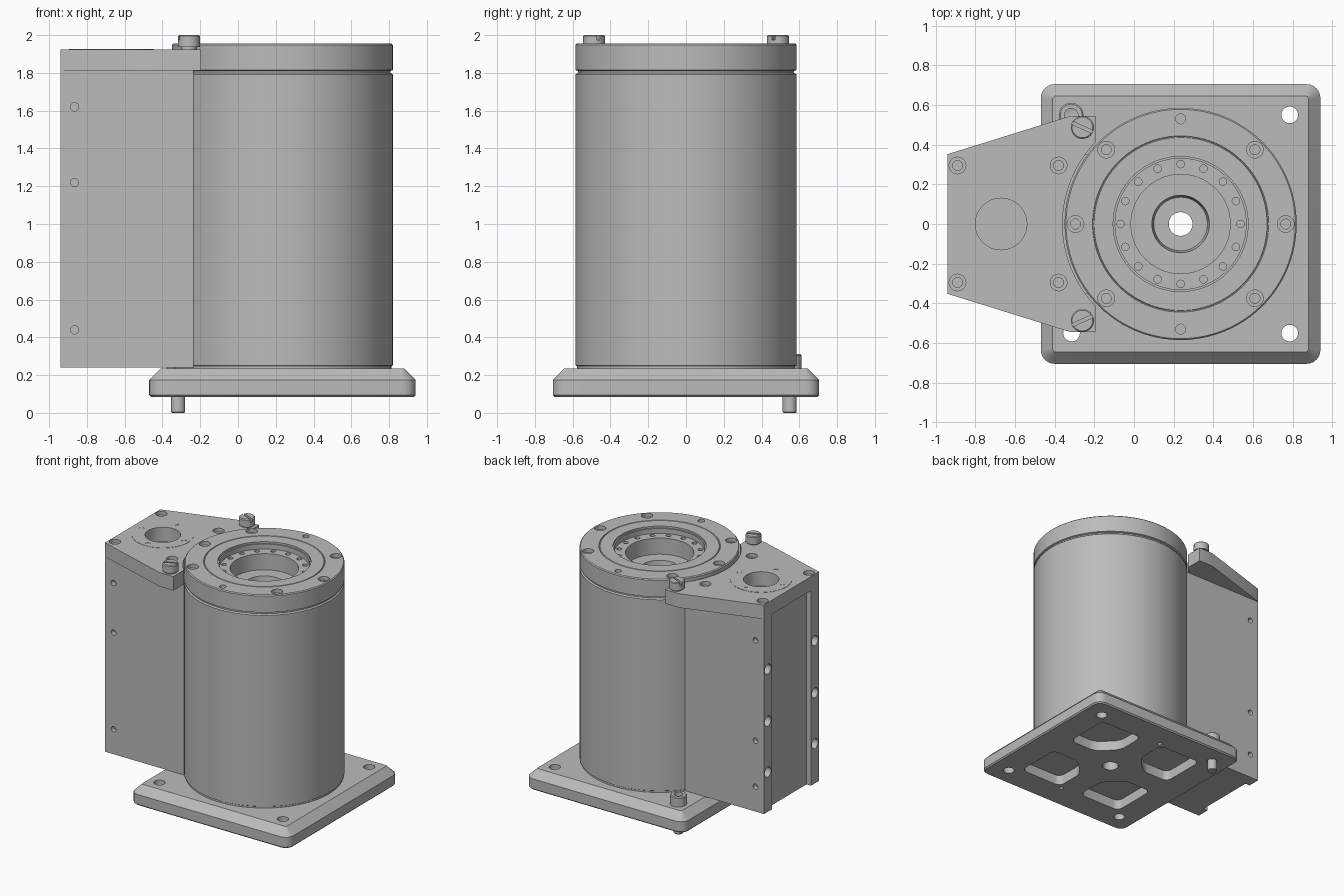
import bpy, bmesh
from math import pi, sin, cos, radians
from mathutils import Matrix

if "Cube" in bpy.data.objects:
    bpy.data.objects.remove(bpy.data.objects["Cube"])

grey = bpy.data.materials.new("machined_grey")
grey.use_nodes = True
tone = (0.5, 0.5, 0.5, 1)
grey.diffuse_color = tone
grey.node_tree.nodes["Principled BSDF"].inputs["Base Color"].default_value = tone

CX = 0.235      # axis of the main cylinder
R = 0.585       # its radius


def at(x, y, z=0, rot=None):
    m = Matrix.Translation((x, y, z))
    return m @ rot if rot else m


def revolve(bm, profile, place, segs=32, closed=False):
    """Lathe an (r, z) profile around z, then place it."""
    old = set(bm.verts)
    vs = [bm.verts.new((r, 0, z)) for r, z in profile]
    edges = [bm.edges.new(p) for p in zip(vs, vs[1:])]
    if closed:
        edges.append(bm.edges.new((vs[-1], vs[0])))
    bmesh.ops.spin(bm, geom=vs + edges, axis=(0, 0, 1), cent=(0, 0, 0),
                   angle=2 * pi, steps=segs)
    new = [v for v in bm.verts if v not in old]
    bmesh.ops.remove_doubles(bm, verts=new, dist=1e-5)
    bmesh.ops.transform(bm, matrix=place, verts=[v for v in bm.verts if v not in old])


def rod(bm, r, z0, z1, place, segs=32):
    revolve(bm, [(0, z0), (r, z0), (r, z1), (0, z1)], place, segs)


def counterbore(bm, x, y, top, wide=0.042, thin=0.025):
    """Stepped bolt hole cutter opening at height top."""
    revolve(bm, [(0, top - 0.09), (thin, top - 0.09), (thin, top - 0.03),
                 (wide, top - 0.03), (wide, top + 0.02), (0, top + 0.02)], at(x, y), 24)


def loft(bm, levels, round_by=0):
    """Skin between outlines given as (z, points), with flat caps."""
    rings = [[bm.verts.new((x, y, z)) for x, y in pts] for z, pts in levels]
    n = len(rings[0])
    bm.faces.new(rings[0])
    bm.faces.new(rings[-1])
    uprights = []
    for a, b in zip(rings, rings[1:]):
        for i in range(n):
            j = (i + 1) % n
            bm.faces.new((a[i], a[j], b[j], b[i]))
        uprights += [bm.edges.get((a[i], b[i])) for i in range(n)]
    if round_by:
        bmesh.ops.bevel(bm, geom=uprights, offset=round_by, segments=5,
                        profile=0.5, affect='EDGES')


def rounded_square(half, r):
    k = half - r
    corners = [(k, k), (-k, k), (-k, -k), (k, -k)]
    return [(CX + x + r * cos(pi / 2 * (q + s / 6)), y + r * sin(pi / 2 * (q + s / 6)))
            for q, (x, y) in enumerate(corners) for s in range(7)]


def finish(bm, name):
    bmesh.ops.recalc_face_normals(bm, faces=bm.faces[:])
    me = bpy.data.meshes.new(name)
    bm.to_mesh(me)
    bm.free()
    me.materials.append(grey)
    ob = bpy.data.objects.new(name, me)
    bpy.context.collection.objects.link(ob)
    return ob


def activate(ob):
    bpy.ops.object.select_all(action='DESELECT')
    ob.select_set(True)
    bpy.context.view_layer.objects.active = ob


def cut(ob, cutter_bm):
    cutter = finish(cutter_bm, "cutter")
    cutter.hide_render = True
    mod = ob.modifiers.new("cut", 'BOOLEAN')
    mod.operation, mod.solver, mod.object = 'DIFFERENCE', 'EXACT', cutter
    activate(ob)
    bpy.ops.object.modifier_apply(modifier=mod.name)
    bpy.data.objects.remove(cutter)


# Base plate: chamfered square with corner holes and underside pockets
bm = bmesh.new()
loft(bm, [(0.085, rounded_square(0.695, 0.06)), (0.095, rounded_square(0.705, 0.07)),
          (0.175, rounded_square(0.705, 0.07)), (0.235, rounded_square(0.645, 0.015))])
base = finish(bm, "base_plate")
bm = bmesh.new()
rod(bm, 0.06, 0, 0.3, at(CX, 0))
pocket = [(0.48, 0.48), (0.1, 0.48), (0.1, 0.24), (0.24, 0.1), (0.48, 0.1)]
for sx in (-1, 1):
    rod(bm, 0.016, 0.05, 0.15, at(CX + 0.07 * sx, -0.5 * sx), 16)
    for sy in (-1, 1):
        rod(bm, 0.042, 0, 0.3, at(CX + 0.55 * sx, 0.55 * sy))
        outline = [(CX + x * sx, y * sy) for x, y in pocket]
        loft(bm, [(0.05, outline), (0.165, outline)], round_by=0.05)
cut(base, bm)

# Main cylinder with a through bore and stepped hub
bm = bmesh.new()
revolve(bm, [(0.06, 0.235), (0.577, 0.235), (0.577, 0.247), (R, 0.252), (R, 1.792), (0.575, 1.8),
             (0.25, 1.8), (0.25, 1.77), (0.145, 1.77), (0.135, 1.7), (0.06, 1.7)],
        at(CX, 0), 96, closed=True)
body = finish(bm, "main_cylinder")

# Cap ring with bolt circle and inner flange holes
bm = bmesh.new()
revolve(bm, [(0.25, 1.79), (0.572, 1.79), (0.572, 1.81), (R, 1.815), (R, 1.948), (0.578, 1.955),
             (0.444, 1.955), (0.442, 1.95), (0.438, 1.95), (0.436, 1.955), (0.34, 1.955),
             (0.34, 1.94), (0.33, 1.94), (0.33, 1.9), (0.25, 1.9)],
        at(CX, 0), 96, closed=True)
cap = finish(bm, "cap_ring")
bm = bmesh.new()
for i in range(8):
    a = i * pi / 4
    x, y = CX + 0.53 * cos(a), 0.53 * sin(a)
    if i in (2, 6):
        rod(bm, 0.025, 1.87, 2, at(x, y), 24)
    else:
        counterbore(bm, x, y, 1.955)
for i in range(16):
    a = i * pi / 8
    rod(bm, 0.019, 1.86, 1.92, at(CX + 0.302 * cos(a), 0.302 * sin(a)), 16)
cut(cap, bm)

# Side housing with a channel down its outer face
bm = bmesh.new()
half = [(-0.235, 0.35), (-0.94, 0.35), (-0.94, 0.25), (-0.9, 0.25)]
outline = half + [(x, -y) for x, y in reversed(half)]
loft(bm, [(0.24, outline), (1.812, outline)])
housing = finish(bm, "side_housing")
bm = bmesh.new()
for s, heights in ((-1, (0.44, 1.22, 1.62)), (1, (0.44, 0.81, 1.62))):
    for z in heights:
        rod(bm, 0.022, -0.04, 0.04, at(-0.865, 0.35 * s, z, Matrix.Rotation(pi / 2, 4, 'X')), 20)
    for z in (0.56, 0.97, 1.39):
        rod(bm, 0.04, -0.05, 0.05, at(-0.94, 0.3 * s, z, Matrix.Rotation(pi / 2, 4, 'Y')), 24)
cut(housing, bm)

# Tapered top plate, scooped around the cap
bm = bmesh.new()
half = [(-0.195, 0.545), (-0.32, 0.545), (-0.94, 0.352)]
outline = half + [(x, -y) for x, y in reversed(half)]
loft(bm, [(1.812, outline), (1.925, outline)])
plate = finish(bm, "top_plate")
bm = bmesh.new()
rod(bm, R + 0.01, 1.7, 2.1, at(CX, 0), 96)
rod(bm, 0.13, 1.7, 2, at(-0.67, 0), 48)
for s in (-1, 1):
    counterbore(bm, -0.89, 0.295 * s, 1.925)
    counterbore(bm, -0.38, 0.295 * s, 1.925)
cut(plate, bm)

# Thin bearing cover around the side opening
bm = bmesh.new()
revolve(bm, [(0.13, 1.9), (0.226, 1.9), (0.226, 1.927), (0.13, 1.927)], at(-0.67, 0), 64, closed=True)
cover = finish(bm, "bearing_cover")
bm = bmesh.new()
for i in range(4):
    a = i * pi / 2
    rod(bm, 0.02, 1.905, 1.95, at(-0.67 + 0.19 * cos(a), 0.19 * sin(a)), 16)
cut(cover, bm)

# Slotted clamp screws
screws = []
for s, side in ((-1, "front"), (1, "back")):
    bm = bmesh.new()
    revolve(bm, [(0, 1.9), (0.042, 1.9), (0.042, 1.937), (0.058, 1.937), (0.058, 1.994),
                 (0.052, 2), (0, 2)], at(-0.26, 0.487 * s))
    screw = finish(bm, side + "_clamp_screw")
    bm = bmesh.new()
    turn = Matrix.Rotation(radians(-24 * s), 4, 'Z')
    bmesh.ops.create_cube(bm, size=1, matrix=at(-0.26, 0.487 * s, 2, turn)
                          @ Matrix.Diagonal((0.2, 0.016, 0.05, 1)))
    cut(screw, bm)
    screws.append(screw)

# Locating pin through one base corner
bm = bmesh.new()
revolve(bm, [(0, 0), (0.032, 0), (0.037, 0.006), (0.037, 0.23), (0.062, 0.23), (0.062, 0.305),
             (0.055, 0.312), (0.034, 0.312), (0.034, 0.27), (0, 0.26)], at(-0.317, 0.549))
pin = finish(bm, "locating_pin")

# Smooth curved walls, crisp edges
for ob in [base, body, cap, housing, plate, cover, pin] + screws:
    activate(ob)
    bpy.ops.object.shade_smooth_by_angle(angle=radians(30))
